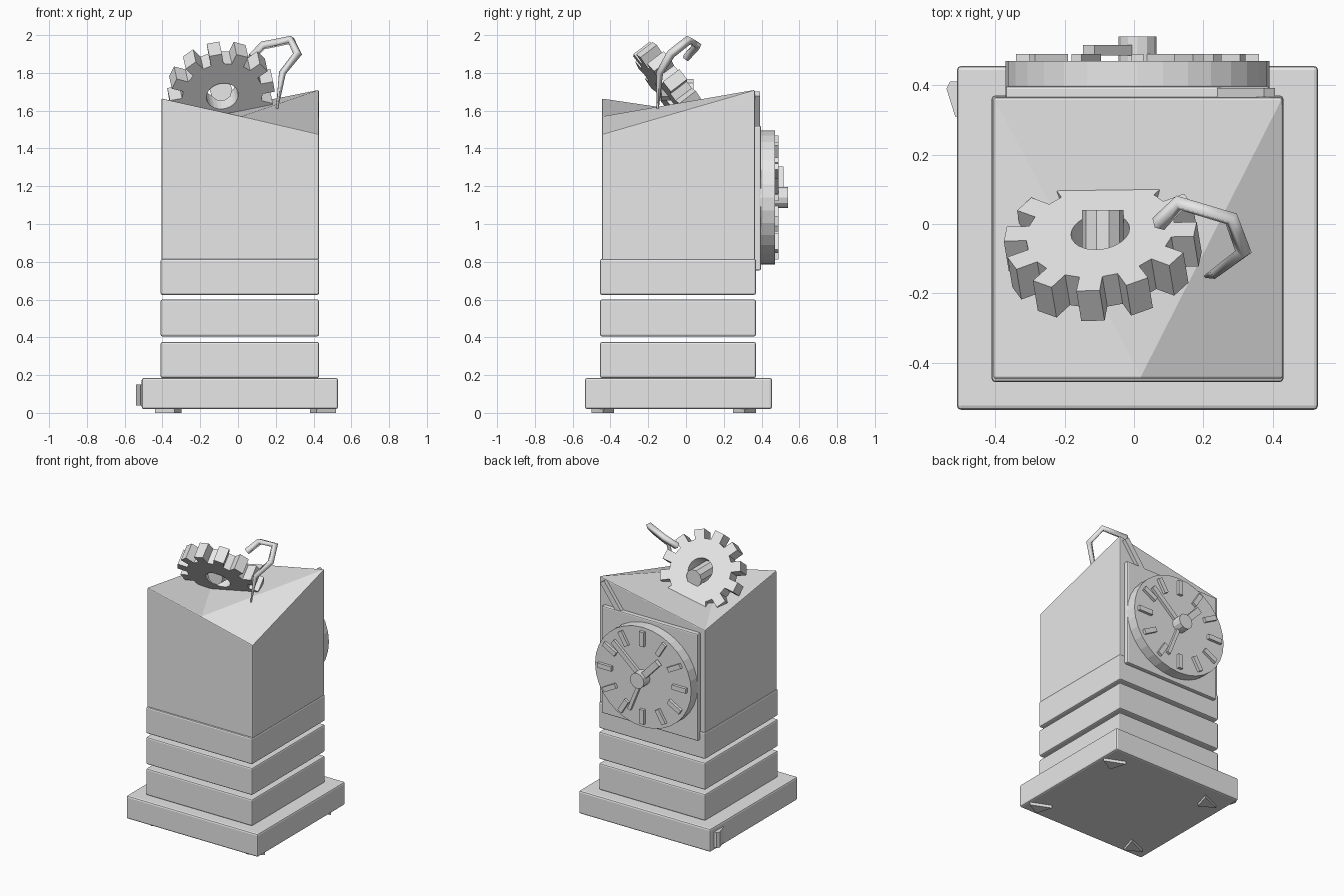
import bpy, bmesh, math
from mathutils import Matrix, Vector

cube = bpy.data.objects.get("Cube")
if cube:
    bpy.data.objects.remove(cube, do_unlink=True)

GREY = (0.8, 0.8, 0.8, 1)
stone = bpy.data.materials.new("plain grey")
stone.use_nodes = True
stone.diffuse_color = GREY
stone.node_tree.nodes["Principled BSDF"].inputs["Base Color"].default_value = GREY

# Maps a drawing plane (x, z) plus depth to world axes, for parts on the back wall
WALL = Matrix(((1, 0, 0, 0), (0, 0, 1, 0), (0, 1, 0, 0), (0, 0, 0, 1)))


def finish(name, bm, bevel=0):
    bmesh.ops.recalc_face_normals(bm, faces=bm.faces)
    mesh = bpy.data.meshes.new(name)
    bm.to_mesh(mesh)
    bm.free()
    mesh.materials.append(stone)
    ob = bpy.data.objects.new(name, mesh)
    bpy.context.collection.objects.link(ob)
    if bevel:
        mod = ob.modifiers.new("soft edges", "BEVEL")
        mod.width = bevel
        mod.segments = 2
        mod.limit_method = "ANGLE"
    return ob


def prism(name, outline, d0, d1, matrix=Matrix(), bevel=0):
    """Extrude a flat outline from depth d0 to d1."""
    bm = bmesh.new()
    low, high = [[bm.verts.new(matrix @ Vector((x, y, d))) for x, y in outline] for d in (d0, d1)]
    bm.faces.new(low)
    bm.faces.new(high)
    for i in range(len(outline)):
        j = (i + 1) % len(outline)
        bm.faces.new((low[i], low[j], high[j], high[i]))
    return finish(name, bm, bevel)


def rect(x0, x1, y0, y1):
    return [(x0, y0), (x1, y0), (x1, y1), (x0, y1)]


def ring(cx, cy, rx, ry, n):
    return [(cx + rx * math.cos(math.tau * i / n), cy + ry * math.sin(math.tau * i / n))
            for i in range(n)]


def strip(start, end, width):
    """Outline of a straight bar between two points."""
    a, b = Vector(start), Vector(end)
    side = (b - a).normalized().orthogonal() * width / 2
    return [a + side, b + side, b - side, a - side]


# Plinth and three separate bands
prism("plinth", rect(-0.51, 0.53, -0.535, 0.455), 0.02, 0.185, bevel=0.012)
for i, (low, high) in enumerate(((0.185, 0.375), (0.405, 0.6), (0.625, 0.815))):
    prism(f"band_{i + 1}", rect(-0.41, 0.43, -0.455, 0.37), low, high, bevel=0.01)

# Splinters under the plinth corners and on its side
for i, (x, y) in enumerate(((-0.37, -0.44), (0.45, -0.44), (-0.37, 0.31), (0.45, 0.31))):
    s = math.copysign(0.07, x)
    prism(f"base_chip_{i + 1}", [(x + s, y), (x - s, y + 0.06), (x - s / 2, y - 0.06)], 0, 0.03)
prism("side_chip", [(-0.5, 0.31), (-0.515, 0.31), (-0.54, 0.39), (-0.53, 0.41), (-0.5, 0.41)], 0.04, 0.15)

# Tower shaft with a broken, folded top
bm = bmesh.new()
L, R, F, B = -0.405, 0.428, -0.445, 0.365
bottom = [bm.verts.new((x, y, 0.81)) for x, y in rect(L, R, F, B)]
fl, mid, fr, br, bl = [bm.verts.new(p) for p in (
    (L, F, 1.665), (0.02, F, 1.57), (R, F, 1.475), (R, B, 1.71), (L, B, 1.545))]
b0, b1, b2, b3 = bottom
for face in (bottom, (b0, b1, fr, mid, fl), (b1, b2, br, fr), (b2, b3, bl, br), (b3, b0, fl, bl),
             (fl, mid, bl), (mid, br, bl), (mid, fr, br)):
    bm.faces.new(face)
finish("tower_shaft", bm, 0.006)

# Dial panel, broken frame splinter and dial
CX, CZ = 0.01, 1.14
prism("dial_panel", rect(-0.37, 0.39, 0.755, 1.52), 0.36, 0.397, WALL, 0.008)
prism("frame_splinter", strip((0.39, 1.69), (0.25, 1.5), 0.04), 0.365, 0.392, WALL)
prism("dial", ring(CX, CZ, 0.38, 0.355, 32), 0.39, 0.47, WALL)

# Twelve hour marks
for i in range(12):
    a = math.tau * i / 12
    ends = [(CX + r * math.cos(a), CZ + r * 0.94 * math.sin(a)) for r in (0.24, 0.35)]
    prism(f"hour_mark_{i + 1}", strip(*ends, 0.034), 0.465, 0.49, WALL)

# Hands and hub
for name, dx, dz, width, d0, d1 in (("long_hand", 0.23, 0.2, 0.035, 0.465, 0.49),
                                    ("thin_hand", 0.1, -0.25, 0.025, 0.465, 0.49),
                                    ("short_hand", -0.14, 0.15, 0.045, 0.485, 0.515)):
    prism(name, strip((CX, CZ), (CX + dx, CZ + dz), width), d0, d1, WALL)
prism("hand_hub", ring(CX, CZ, 0.055, 0.055, 12), 0.465, 0.54, WALL)

# Tilted gear resting on the broken top
n = Vector((-0.13, 0.79, 0.6)).normalized()
ex = Vector((n.y, -n.x, 0)).normalized()
ey = n.cross(ex)
tilt = Matrix.Translation((-0.09, -0.065, 1.71)) @ Matrix((ex, ey, n)).transposed().to_4x4()
TEETH, HALF = 12, 0.055
bm = bmesh.new()
loops = {"out": [], "in": []}
for d in (-HALF, HALF):
    out, inner = [], []
    for t in range(TEETH):
        centre = math.radians(17 + 30 * t)
        for off, r in ((-9, 0.215), (-7, 0.28), (7, 0.28), (9, 0.215)):
            a = centre + math.radians(off)
            out.append(bm.verts.new(tilt @ Vector((r * math.cos(a), r * math.sin(a), d))))
            inner.append(bm.verts.new(tilt @ Vector((0.085 * math.cos(a), 0.085 * math.sin(a), d))))
    loops["out"].append(out)
    loops["in"].append(inner)
pairs = ((loops["out"][0], loops["in"][0]), (loops["out"][1], loops["in"][1]),
         loops["out"], loops["in"])
for p, q in pairs:
    for i in range(len(p)):
        j = (i + 1) % len(p)
        bm.faces.new((p[i], p[j], q[j], q[i]))
finish("gear", bm)
prism("gear_axle", ring(-0.09, 1.71, 0.06, 0.06, 10), -0.13, 0.04, WALL)

# Bent metal strip, tapering into the top
curve = bpy.data.curves.new("bent_strip", "CURVE")
curve.dimensions = "3D"
curve.bevel_depth = 0.024
curve.bevel_resolution = 0
curve.use_fill_caps = True
path = ((0.07, 0.0, 1.88, 1), (0.13, 0.06, 1.945, 1), (0.28, 0.015, 1.975, 1),
        (0.315, -0.08, 1.9, 1), (0.235, -0.14, 1.8, 0.8), (0.205, -0.15, 1.6, 0.2))
spline = curve.splines.new("POLY")
spline.points.add(len(path) - 1)
for point, (x, y, z, r) in zip(spline.points, path):
    point.co = (x, y, z, 1)
    point.radius = r
curve.materials.append(stone)
bpy.context.collection.objects.link(bpy.data.objects.new("bent_strip", curve))
